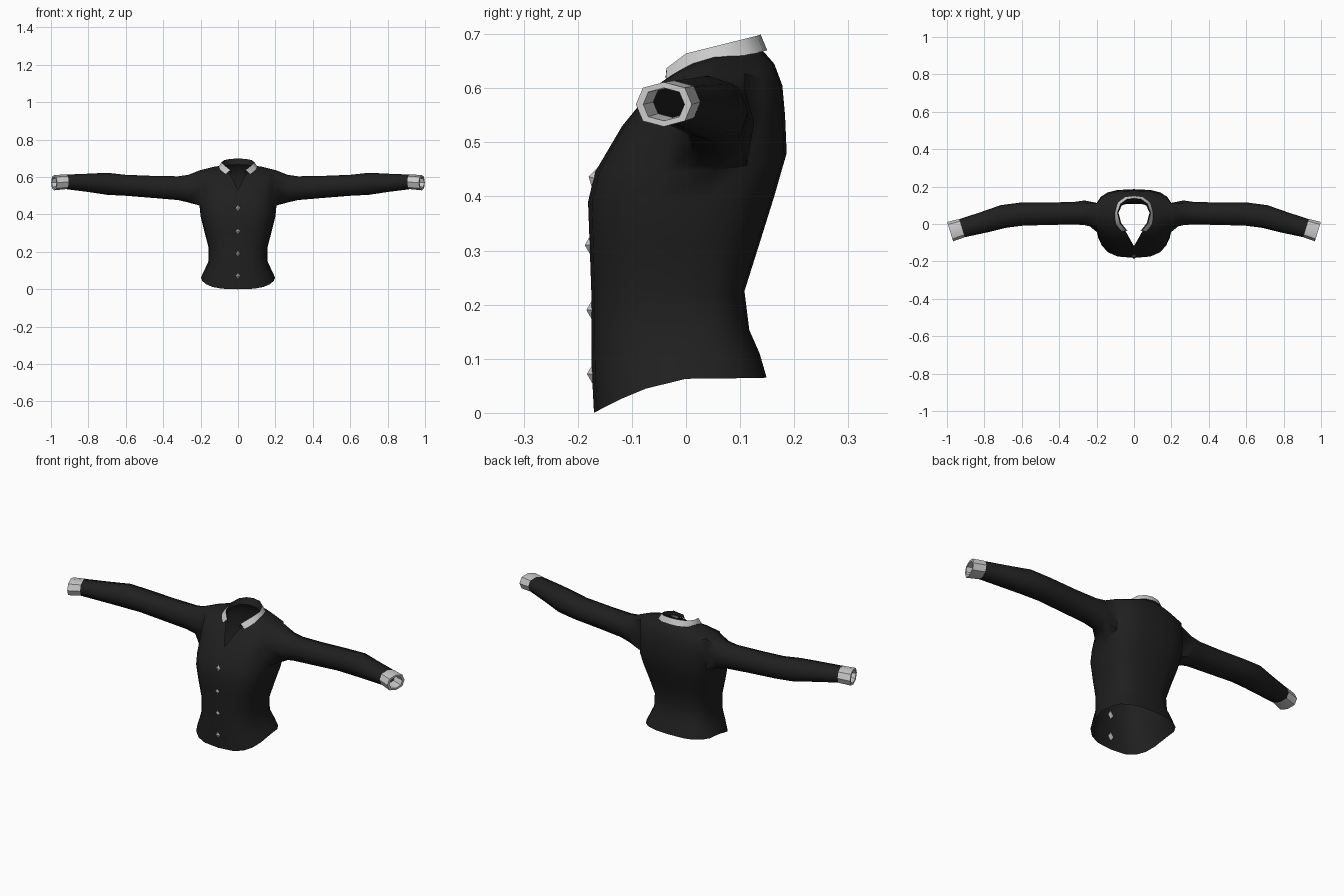
import bpy, bmesh, math
from mathutils import Vector

if "Cube" in bpy.data.objects:
    bpy.data.objects.remove(bpy.data.objects["Cube"])

dark = bpy.data.materials.new("black_cloth")
dark.diffuse_color = (0.014, 0.014, 0.014, 1)
dark.use_nodes = True
dark.node_tree.nodes["Principled BSDF"].inputs["Base Color"].default_value = dark.diffuse_color


def finish(name, bm, mat=None, mirror=True, angle=45):
    bmesh.ops.recalc_face_normals(bm, faces=bm.faces)
    me = bpy.data.meshes.new(name)
    bm.to_mesh(me)
    bm.free()
    ob = bpy.data.objects.new(name, me)
    bpy.context.collection.objects.link(ob)
    if mat:
        me.materials.append(mat)
    bpy.ops.object.select_all(action='DESELECT')
    ob.select_set(True)
    bpy.context.view_layer.objects.active = ob
    bpy.ops.object.shade_smooth_by_angle(angle=math.radians(angle))
    if mirror:
        m = ob.modifiers.new("mirror", 'MIRROR')
        m.use_clip = True
    return ob


def skin(bm, rows, closed=False, skip=()):
    """Quads between neighbouring rows of vertices."""
    n = len(rows[0])
    for r in range(len(rows) - 1):
        for j in range(n if closed else n - 1):
            if (r, j) in skip:
                continue
            k = (j + 1) % n
            bm.faces.new((rows[r][j], rows[r][k], rows[r + 1][k], rows[r + 1][j]))


def half_row(zf, zs, zb, yf, ym, yb, w, gap=0.0, n=10, e=0.7):
    """Half of a rounded torso section, from front centre to back centre."""
    pts = []
    for j in range(n + 1):
        t = math.pi * j / n
        s = max(math.sin(t), 0) ** e if 0 < j < n else 0
        c = abs(math.cos(t)) ** e if j != n // 2 else 0
        front = j <= n // 2
        g = gap if front else 0
        ye, ze = (yf, zf) if front else (yb, zb)
        pts.append(Vector((g + (w - g) * s, ym + (ye - ym) * c, zs + (ze - zs) * c ** 1.5)))
    return pts


def sleeve_ring(x, y, zlo, zhi, ry, yaw, scale=1.0):
    """Eight-sided arm section, starting at the bottom and going to the back."""
    a = math.radians(yaw)
    zc, rz = (zlo + zhi) / 2, (zhi - zlo) / 2
    pts = []
    for i in range(8):
        t = math.pi * i / 4
        k = 1.06 if i % 2 else 1.0
        d = ry * math.sin(t) * scale * k
        pts.append(Vector((x + d * math.sin(a), y + d * math.cos(a),
                           zc - rz * math.cos(t) * scale * k)))
    return pts


# torso rows: z front/side/back, y front/side/back, half width, neck gap
torso = [
    (0.00, 0.063, 0.065, -0.170, 0.00, 0.149, 0.198),
    (0.075, 0.108, 0.11, -0.174, 0.00, 0.136, 0.177),
    (0.14, 0.15, 0.153, -0.175, 0.00, 0.117, 0.158),
    (0.225, 0.225, 0.225, -0.175, 0.00, 0.108, 0.158),
    (0.31, 0.31, 0.32, -0.178, 0.01, 0.138, 0.180),
    (0.39, 0.39, 0.40, -0.181, 0.03, 0.163, 0.200),
    (0.445, 0.448, 0.48, -0.168, 0.055, 0.186, 0.206),
    (0.53, 0.55, 0.55, -0.118, 0.055, 0.183, 0.207),
    (0.585, 0.636, 0.605, -0.073, 0.055, 0.178, 0.205, 0.026),
    (0.61, 0.655, 0.645, -0.047, 0.055, 0.163, 0.128, 0.04),
    (0.622, 0.658, 0.668, -0.030, 0.05, 0.143, 0.090, 0.05),
]
# sleeve rings: x, y, z low, z high, half depth, yaw
arm = [
    (0.265, 0.060, 0.464, 0.612, 0.066, 0),
    (0.32, 0.058, 0.477, 0.604, 0.060, 0),
    (0.45, 0.055, 0.488, 0.606, 0.060, 0),
    (0.60, 0.053, 0.500, 0.612, 0.062, 5),
    (0.70, 0.040, 0.505, 0.623, 0.062, 12),
    (0.80, 0.010, 0.520, 0.618, 0.057, 17),
    (0.925, -0.024, 0.536, 0.613, 0.050, 17),
]

# shirt body with sleeves: the side openings are joined to the arm rings
bm = bmesh.new()
rows = [[bm.verts.new(p) for p in half_row(*r)] for r in torso]
skin(bm, rows, skip={(r, j) for r in (6, 7) for j in (4, 5)})
A, B, C = rows[6:9]
hole = [A[5], A[6], B[6], C[6], C[5], C[4], B[4], A[4]]
rings = [hole] + [[bm.verts.new(p) for p in sleeve_ring(*r)] for r in arm]
skin(bm, rings, closed=True)
loose = [v for v in bm.verts if not v.link_faces]
bmesh.ops.delete(bm, geom=loose, context='VERTS')
finish("shirt_body", bm, dark, angle=60)

# cuffs with a turned-in lip
bm = bmesh.new()
cuff = [
    sleeve_ring(0.920, -0.022, 0.536, 0.613, 0.050, 17, 1.02),
    sleeve_ring(0.983, -0.041, 0.529, 0.611, 0.054, 17),
    sleeve_ring(0.983, -0.041, 0.529, 0.611, 0.054, 17, 0.74),
    sleeve_ring(0.930, -0.025, 0.536, 0.613, 0.050, 17, 0.74),
]
skin(bm, [[bm.verts.new(p) for p in r] for r in cuff], closed=True)
finish("cuffs", bm)

# collar: outer lower edge, top fold, inner lower edge
outer = [(0.082, -0.038, 0.603), (0.107, 0.005, 0.634), (0.107, 0.06, 0.650),
         (0.087, 0.115, 0.662), (0.047, 0.143, 0.668), (0, 0.150, 0.670)]
fold = [(0.040, -0.036, 0.637), (0.074, 0.000, 0.664), (0.089, 0.06, 0.679),
        (0.072, 0.108, 0.691), (0.040, 0.132, 0.697), (0, 0.138, 0.699)]
inner = [(0.034, -0.038, 0.618), (0.068, 0.004, 0.643), (0.083, 0.06, 0.654),
         (0.066, 0.098, 0.662), (0.037, 0.114, 0.665), (0, 0.117, 0.666)]
for name, edges, mat in (("collar", (outer, fold), None),
                         ("collar_lining", (fold, inner), dark)):
    bm = bmesh.new()
    skin(bm, [[bm.verts.new(p) for p in e] for e in edges])
    finish(name, bm, mat)

# diamond buttons down the front
for i, (z, y, tilt) in enumerate(((0.435, -0.171, 14), (0.31, -0.178, 0),
                                  (0.19, -0.175, 0), (0.072, -0.174, 0))):
    bpy.ops.mesh.primitive_cone_add(vertices=4, radius1=0.019, radius2=0, depth=0.012,
                                    location=(0, y - 0.003, z),
                                    rotation=(math.radians(90 - tilt), 0, 0))
    bpy.context.object.name = f"button_{i + 1}"
    bpy.context.object.scale = (0.8, 1.1, 1)
